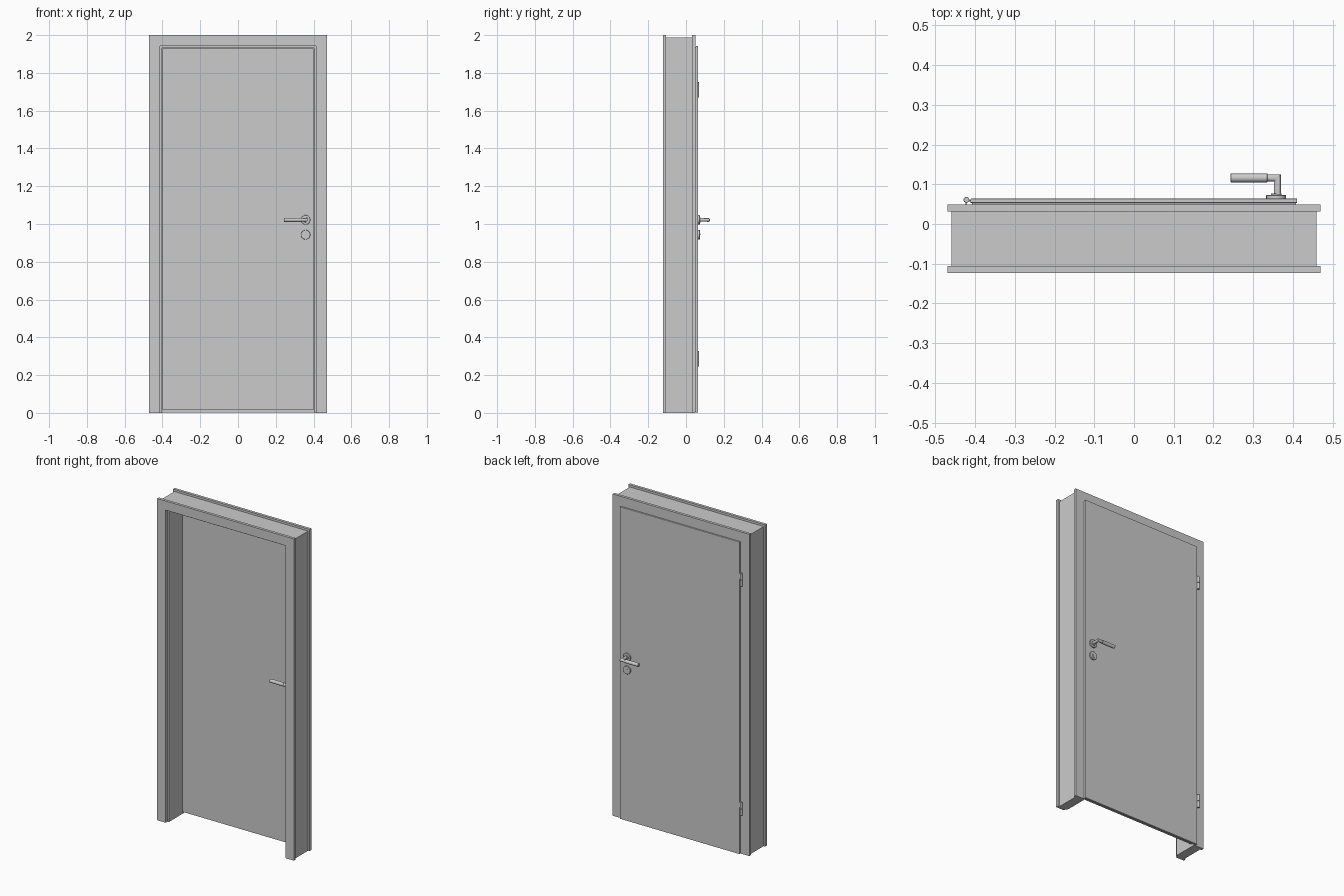
import bpy, bmesh, math
from mathutils import Matrix, Vector

if "Cube" in bpy.data.objects:
    bpy.data.objects.remove(bpy.data.objects["Cube"])


def finish(name, bm, smooth=False, bevel=0):
    bmesh.ops.recalc_face_normals(bm, faces=bm.faces)
    me = bpy.data.meshes.new(name)
    bm.to_mesh(me)
    bm.free()
    ob = bpy.data.objects.new(name, me)
    bpy.context.collection.objects.link(ob)
    if bevel:
        m = ob.modifiers.new("bevel", 'BEVEL')
        m.width, m.segments, m.limit_method = bevel, 2, 'ANGLE'
    if smooth:
        bpy.ops.object.select_all(action='DESELECT')
        ob.select_set(True)
        bpy.context.view_layer.objects.active = ob
        bpy.ops.object.shade_smooth_by_angle(angle=math.radians(40))
    return ob


def arch(name, ox, oz, ix, iz, y0, y1):
    """Three-sided door surround, extruded along y."""
    bm = bmesh.new()
    pts = [(-ox, 0), (-ox, oz), (ox, oz), (ox, 0), (ix, 0), (ix, iz), (-ix, iz), (-ix, 0)]
    f = bm.faces.new([bm.verts.new((x, y0, z)) for x, z in pts])
    r = bmesh.ops.extrude_face_region(bm, geom=[f])
    bmesh.ops.translate(bm, vec=(0, y1 - y0, 0),
                        verts=[v for v in r['geom'] if isinstance(v, bmesh.types.BMVert)])
    return finish(name, bm)


def box(name, lo, hi, bevel=0):
    bm = bmesh.new()
    bmesh.ops.create_cube(bm, size=1)
    lo, hi = Vector(lo), Vector(hi)
    bmesh.ops.scale(bm, vec=hi - lo, verts=bm.verts)
    bmesh.ops.translate(bm, vec=(lo + hi) / 2, verts=bm.verts)
    return finish(name, bm, bevel=bevel)


def rod(name, a, b, r, bevel=0, n=32):
    a, b = Vector(a), Vector(b)
    bm = bmesh.new()
    bmesh.ops.create_cone(bm, cap_ends=True, segments=n, radius1=r, radius2=r, depth=(b - a).length)
    rot = Vector((0, 0, 1)).rotation_difference(b - a).to_matrix().to_4x4()
    bmesh.ops.transform(bm, matrix=Matrix.Translation((a + b) / 2) @ rot, verts=bm.verts)
    return finish(name, bm, True, bevel)


def lever_elbow(name, cx, z, y0, yc, x1, r, side, n=28):
    """Round neck and arm meeting in a mitred corner."""
    bm = bmesh.new()
    rings = [[], [], []]
    for i in range(n):
        c, s = r * math.cos(2 * math.pi * i / n), r * math.sin(2 * math.pi * i / n)
        for ring, co in zip(rings, [(cx + c, y0, z + s), (cx + c, yc + side * c, z + s),
                                    (x1, yc + side * c, z + s)]):
            ring.append(bm.verts.new(co))
    for a, b in zip(rings, rings[1:]):
        for i in range(n):
            j = (i + 1) % n
            bm.faces.new((a[i], a[j], b[j], b[i]))
    bm.faces.new(rings[0])
    bm.faces.new(rings[2])
    return finish(name, bm, True)


# Frame: casing on both wall faces, jamb lining between them
arch("front_casing", 0.47, 2.0, 0.412, 1.943, -0.123, -0.106)
arch("jamb_lining", 0.46, 1.987, 0.402, 1.933, -0.106, 0.032)
arch("back_casing", 0.47, 2.0, 0.402, 1.933, 0.032, 0.049)

# Rebated door leaf: core inside the frame, lip over the back casing
box("door_core", (-0.399, 0.024, 0.015), (0.399, 0.054, 1.930))
box("door_seal", (-0.408, 0.049, 0.004), (0.408, 0.054, 1.938))
box("door_lip", (-0.412, 0.053, 0.002), (0.411, 0.064, 1.942), 0.002)

# Hinges: two knuckles, pin tips and a small leaf
for label, z in (("lower", 0.287), ("upper", 1.71)):
    rod(label + "_hinge_bottom_knuckle", (-0.422, 0.061, z - 0.041), (-0.422, 0.061, z - 0.001), 0.0075, 0.0015, 20)
    rod(label + "_hinge_top_knuckle", (-0.422, 0.061, z + 0.001), (-0.422, 0.061, z + 0.041), 0.0075, 0.0015, 20)
    rod(label + "_hinge_pin", (-0.422, 0.061, z - 0.038), (-0.422, 0.061, z + 0.038), 0.004, 0, 16)
    box(label + "_hinge_door_leaf", (-0.42, 0.057, z + 0.003), (-0.409, 0.061, z + 0.036))
    box(label + "_hinge_frame_leaf", (-0.424, 0.047, z - 0.036), (-0.420, 0.06, z - 0.003))

# Handle and lock fittings on both faces of the leaf
CX, HZ, LZ = 0.358, 1.022, 0.943
for label, face, s in (("back", 0.064, 1), ("front", 0.024, -1)):
    def at(x, d, z):
        return (x, face + s * d, z)
    rod(label + "_handle_rosette", at(CX, -0.001, HZ), at(CX, 0.009, HZ), 0.025, 0.0015, 40)
    rod(label + "_handle_collar", at(CX, 0.008, HZ), at(CX, 0.013, HZ), 0.013, 0.001)
    lever_elbow(label + "_lever_neck", CX + 0.003, HZ, face, face + s * 0.052, 0.335, 0.009, s)
    rod(label + "_lever_grip", at(0.243, 0.052, HZ), at(0.336, 0.052, HZ), 0.011, 0.0015)
    rod(label + "_lock_rosette", at(CX, -0.001, LZ), at(CX, 0.009, LZ), 0.025, 0.0015, 40)
    rod(label + "_lock_barrel", at(CX, 0.008, LZ + 0.003), at(CX, 0.011, LZ + 0.003), 0.0085)
    y0, y1 = sorted((face + s * 0.008, face + s * 0.011))
    box(label + "_lock_barrel_tail", (CX - 0.004, y0, LZ - 0.014), (CX + 0.004, y1, LZ))
    y0, y1 = sorted((face + s * 0.010, face + s * 0.012))
    box(label + "_key_slot", (CX - 0.001, y0, LZ - 0.002), (CX + 0.001, y1, LZ + 0.008))
